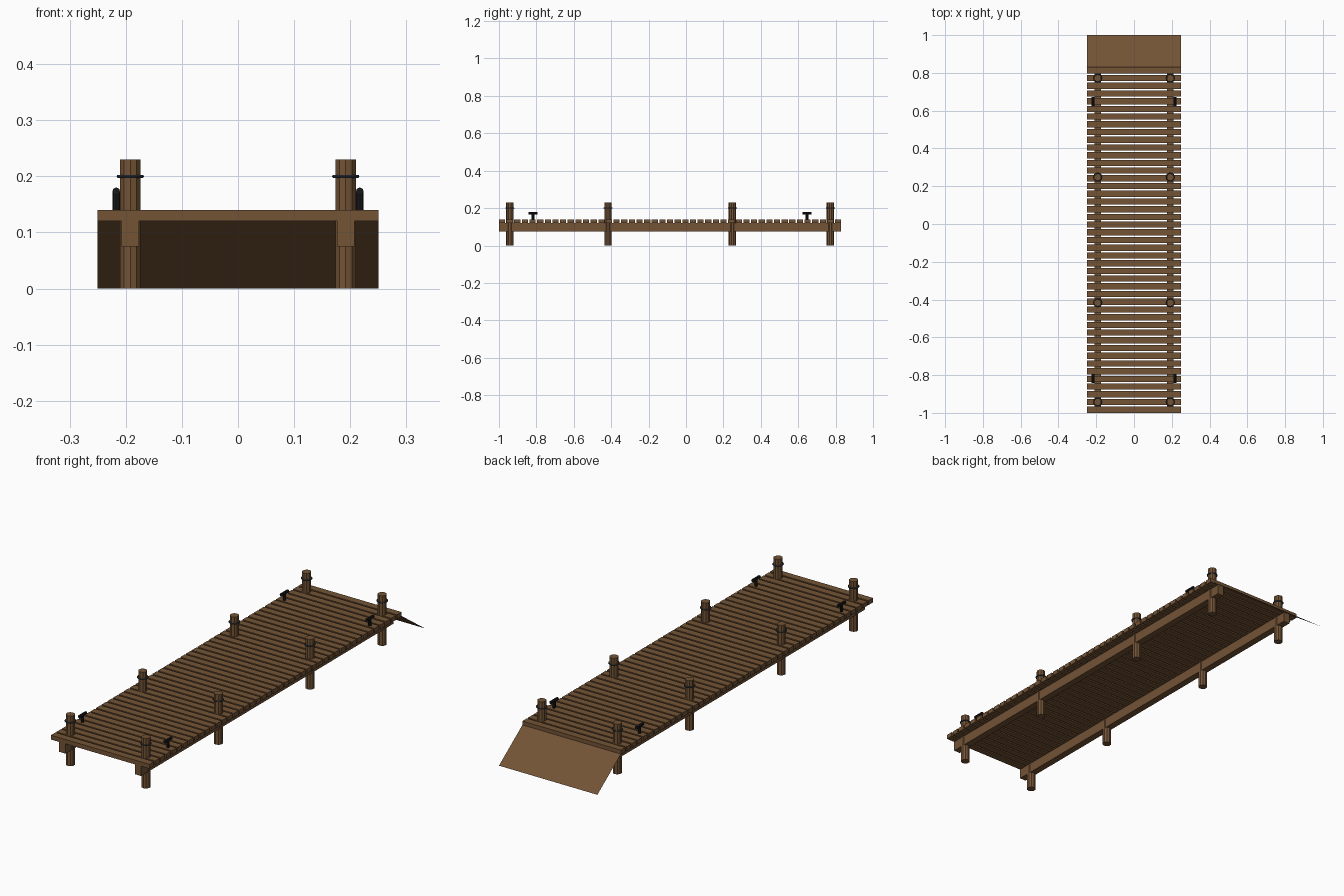
import bpy, math

if "Cube" in bpy.data.objects:
    bpy.data.objects.remove(bpy.data.objects["Cube"])

def material(name, rgb):
    m = bpy.data.materials.new(name)
    m.diffuse_color = (*rgb, 1)
    m.use_nodes = True
    m.node_tree.nodes["Principled BSDF"].inputs["Base Color"].default_value = m.diffuse_color
    return m

wood = material("brown wood", (0.171, 0.087, 0.036))
steel = material("dark blue grey", (0.03, 0.038, 0.048))
iron = material("black iron", (0.009, 0.009, 0.010))

def finish(name, mat):
    o = bpy.context.object
    o.name = name
    o.data.materials.append(mat)
    return o

def box(name, lo, hi, mat):
    bpy.ops.mesh.primitive_cube_add(size=1, location=[(a + b) / 2 for a, b in zip(lo, hi)])
    bpy.context.object.scale = [b - a for a, b in zip(lo, hi)]
    return finish(name, mat)

def cylinder(name, loc, r, depth, mat, sides=10, rot=(0, 0, 0)):
    bpy.ops.mesh.primitive_cylinder_add(vertices=sides, radius=r, depth=depth,
                                        location=loc, rotation=rot)
    return finish(name, mat)

# Deck planks with narrow gaps
COUNT, START, END, WIDTH = 45, -1.0, 0.83, 0.033
pitch = (END - START - WIDTH) / (COUNT - 1)
for i in range(COUNT):
    y = START + i * pitch
    box("deck_plank", (-0.25, y, 0.12), (0.25, y + WIDTH, 0.14), wood)

for s in (-1, 1):
    # Long support beam under the deck
    box("support_beam", (s * 0.192 - 0.016, -1, 0.075), (s * 0.192 + 0.016, 0.83, 0.12), wood)

    # Pilings, each with a metal band
    for y in (-0.942, -0.417, 0.248, 0.772):
        cylinder("piling", (s * 0.192, y, 0.115), 0.0195, 0.23, wood)
        bpy.ops.mesh.primitive_torus_add(location=(s * 0.192, y, 0.2), major_radius=0.0215,
                                         minor_radius=0.003, major_segments=16, minor_segments=6)
        finish("piling_band", steel)

    # Mooring cleats: stem and crossbar
    for y in (-0.818, 0.647):
        cylinder("cleat_stem", (s * 0.217, y, 0.155), 0.007, 0.034, iron, 8)
        cylinder("cleat_bar", (s * 0.217, y, 0.173), 0.007, 0.05, iron, 8, (math.pi / 2, 0, 0))

# Thin ramp sloping to the ground at the back
mesh = bpy.data.meshes.new("ramp")
mesh.from_pydata([(-0.25, 0.83, 0.122), (0.25, 0.83, 0.122), (0.25, 1, 0), (-0.25, 1, 0)],
                 [], [(0, 1, 2, 3)])
mesh.flip_normals()
mesh.update()
if mesh.polygons[0].normal.z < 0:
    mesh.flip_normals()
mesh.materials.append(wood)
bpy.context.collection.objects.link(bpy.data.objects.new("ramp", mesh))
